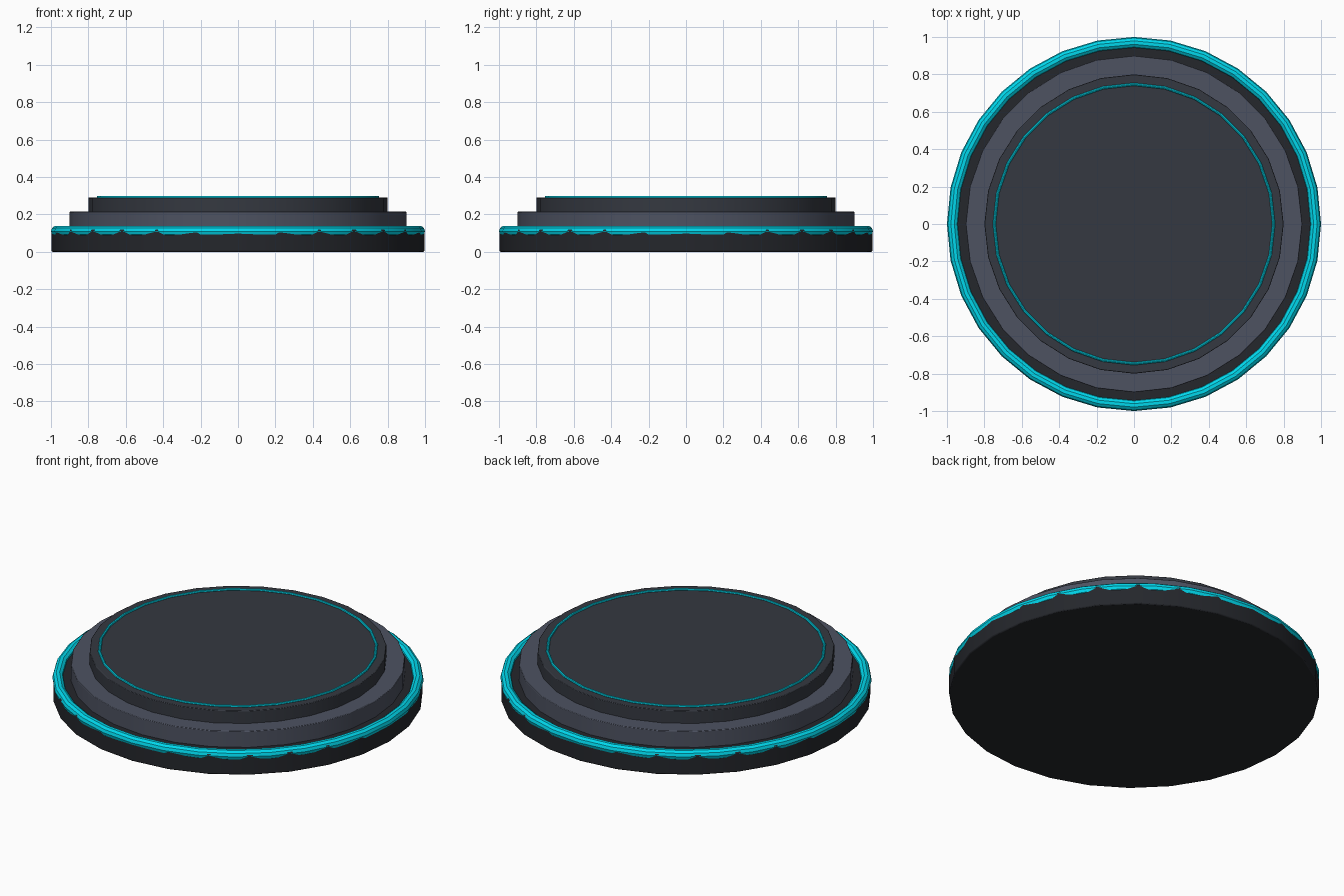
import bpy
from math import radians

if "Cube" in bpy.data.objects:
    bpy.data.objects.remove(bpy.data.objects["Cube"])


def finish(obj, name, color):
    obj.name = name
    mat = bpy.data.materials.new(name + "_material")
    mat.diffuse_color = (*color, 1)
    mat.use_nodes = True
    mat.node_tree.nodes["Principled BSDF"].inputs["Base Color"].default_value = mat.diffuse_color
    obj.data.materials.append(mat)
    bpy.ops.object.shade_smooth_by_angle(angle=radians(30))


def tier(name, sides, radius, z0, z1, color, bevel):
    bpy.ops.mesh.primitive_cylinder_add(vertices=sides, radius=radius, depth=z1 - z0,
                                        location=(0, 0, (z0 + z1) / 2))
    obj = bpy.context.object
    mod = obj.modifiers.new("edge_bevel", 'BEVEL')
    mod.width = bevel
    mod.segments = 2
    mod.limit_method = 'ANGLE'
    mod.angle_limit = radians(40)
    finish(obj, name, color)


def ring(name, sides, minor_sides, major, minor, z, color):
    bpy.ops.mesh.primitive_torus_add(major_segments=sides, minor_segments=minor_sides,
                                     major_radius=major, minor_radius=minor,
                                     location=(0, 0, z))
    finish(bpy.context.object, name, color)


CYAN = (0.0, 0.68, 0.84)

# Stacked discs
tier("base_disc", 28, 0.996, 0.0, 0.12, (0.018, 0.020, 0.025), 0.006)
tier("middle_step", 28, 0.90, 0.10, 0.215, (0.075, 0.085, 0.120), 0.003)
tier("top_platform", 28, 0.80, 0.20, 0.29, (0.035, 0.040, 0.052), 0.003)

# Glowing trims
ring("outer_glow_ring", 32, 10, 0.97, 0.03, 0.11, CYAN)
ring("inner_glow_ring", 28, 8, 0.747, 0.008, 0.292, CYAN)
